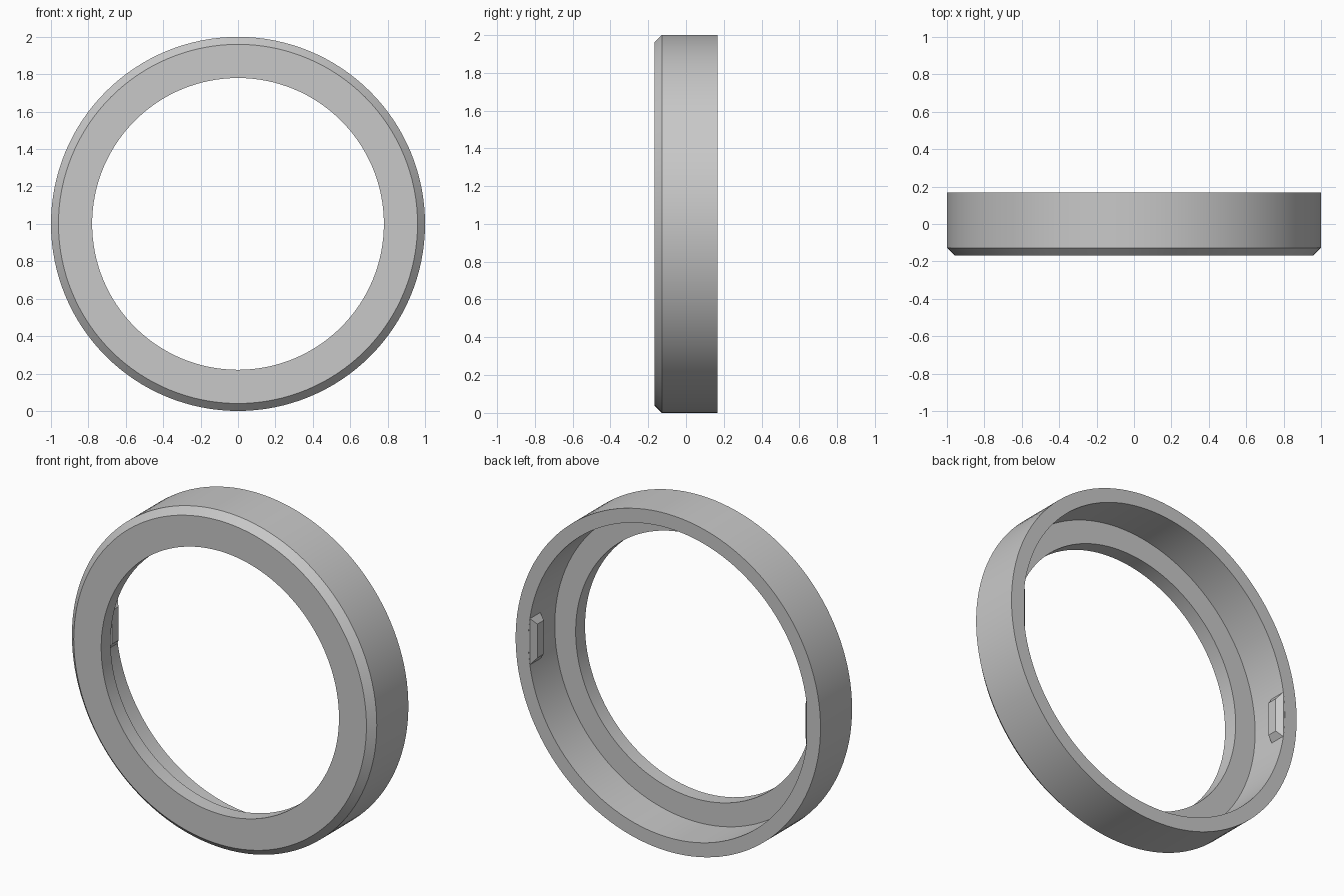
import bpy, bmesh, math

if "Cube" in bpy.data.objects:
    bpy.data.objects.remove(bpy.data.objects["Cube"])

SEGMENTS = 128
HALF = 0.168      # half depth of the ring
BORE = 0.917      # radius of the wide rear bore

grey = bpy.data.materials.new("plain grey")
grey.diffuse_color = (0.58, 0.58, 0.58, 1)
grey.use_nodes = True
grey.node_tree.nodes["Principled BSDF"].inputs["Base Color"].default_value = grey.diffuse_color


def finish(name, bm):
    bmesh.ops.recalc_face_normals(bm, faces=bm.faces)
    mesh = bpy.data.meshes.new(name)
    bm.to_mesh(mesh)
    bm.free()
    mesh.materials.append(grey)
    obj = bpy.data.objects.new(name, mesh)
    bpy.context.collection.objects.link(obj)
    bpy.ops.object.select_all(action='DESELECT')
    obj.select_set(True)
    bpy.context.view_layer.objects.active = obj
    bpy.ops.object.shade_smooth_by_angle(angle=math.radians(25))
    return obj


# Ring: stepped and chamfered section (radius, y) swept round the y axis
section = [(0.78, -HALF), (0.96, -HALF), (1.0, -HALF + 0.04), (1.0, HALF),
           (BORE, HALF), (BORE, -0.08), (0.78, -0.08)]
bm = bmesh.new()
loops = []
for i in range(SEGMENTS):
    a = math.tau * i / SEGMENTS
    loops.append([bm.verts.new((r * math.cos(a), y, 1 + r * math.sin(a)))
                  for r, y in section])
for i in range(SEGMENTS):
    p, q = loops[i], loops[(i + 1) % SEGMENTS]
    for j in range(len(section)):
        k = (j + 1) % len(section)
        bm.faces.new((p[j], p[k], q[k], q[j]))
finish("bezel_ring", bm)

# Retaining catches: small tapered lugs on both sides of the rear bore
# each layer: x, front y, back y, half height
layers = [(0.88, 0.075, 0.136, 0.10),
          (0.907, 0.07, HALF - 0.001, 0.137),
          (0.93, 0.07, HALF - 0.001, 0.137)]
for side, label in ((-1, "left"), (1, "right")):
    bm = bmesh.new()
    for x, front, back, h in layers:
        for y in (front, back):
            for z in (1 - h, 1 + h):
                bm.verts.new((side * x, y, z))
    bmesh.ops.convex_hull(bm, input=bm.verts)
    bmesh.ops.dissolve_limit(bm, angle_limit=0.01, verts=bm.verts, edges=bm.edges)
    finish(label + "_catch", bm)
